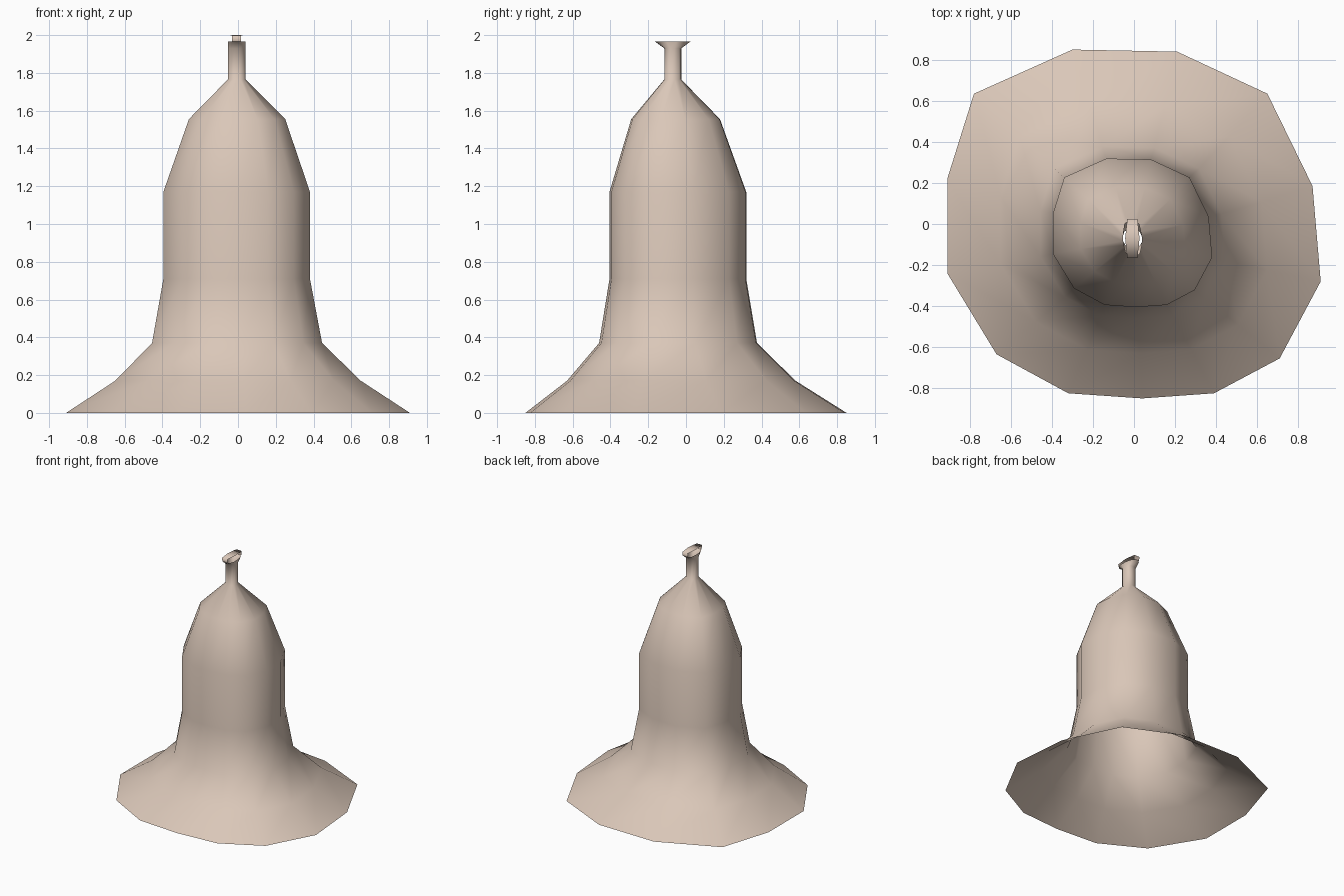
import bpy
import bmesh

cube = bpy.data.objects.get("Cube")
if cube:
    bpy.data.objects.remove(cube, do_unlink=True)

mat = bpy.data.materials.new("pale clay")
mat.use_nodes = True
clay = (0.70, 0.57, 0.48, 1.0)
mat.diffuse_color = clay
mat.node_tree.nodes["Principled BSDF"].inputs["Base Color"].default_value = clay

# Uneven thirteen-sided outline, counter-clockwise, at rim size
OUTLINE = [(0.91, -0.28), (0.87, 0.185), (0.65, 0.635), (0.21, 0.84), (-0.30, 0.85),
           (-0.78, 0.635), (-0.91, 0.22), (-0.91, -0.24), (-0.67, -0.635),
           (-0.32, -0.825), (0.04, -0.85), (0.39, -0.825), (0.71, -0.655)]
RIM_X, RIM_Y = 0.91, 0.85


def finish(bm, name):
    mesh = bpy.data.meshes.new(name)
    bm.to_mesh(mesh)
    bm.free()
    mesh.materials.append(mat)
    mesh.shade_smooth()
    obj = bpy.data.objects.new(name, mesh)
    bpy.context.collection.objects.link(obj)
    return obj


def loft(name, levels):
    """Open skin through scaled outlines: height, centre x, centre y, half width, half depth."""
    bm = bmesh.new()
    rings = [[bm.verts.new((cx + x / RIM_X * rx, cy + y / RIM_Y * ry, z)) for x, y in OUTLINE]
             for z, cx, cy, rx, ry in levels]
    n = len(OUTLINE)
    for low, high in zip(rings, rings[1:]):
        for i in range(n):
            j = (i + 1) % n
            bm.faces.new((low[i], low[j], high[j], high[i]))
    return finish(bm, name)


# Bell skin and hollow stem, open at both ends
loft("bell_body", [
    (0.00, 0, 0, 0.91, 0.85),
    (0.17, 0, -0.025, 0.65, 0.605),
    (0.37, -0.005, -0.042, 0.45, 0.418),
    (0.71, -0.007, -0.043, 0.388, 0.362),
    (1.17, -0.007, -0.043, 0.388, 0.362),
    (1.555, -0.005, -0.055, 0.255, 0.235),
    (1.765, -0.007, -0.07, 0.047, 0.045),
    (1.93, -0.007, -0.07, 0.047, 0.045),
    (1.965, -0.007, -0.07, 0.047, 0.093),
])

# Thin strap bridging the mouth of the stem from front to back
strap = bmesh.new()
pairs = []
for y, z, half in [(-0.155, 1.965, 0.025), (-0.165, 1.998, 0.025), (-0.07, 2.0, 0.035),
                   (0.025, 1.998, 0.025), (0.018, 1.965, 0.025)]:
    pairs.append([strap.verts.new((-0.008 + side * half, y, z)) for side in (-1, 1)])
for a, b in zip(pairs, pairs[1:]):
    strap.faces.new((a[0], a[1], b[1], b[0]))
finish(strap, "top_strap")
